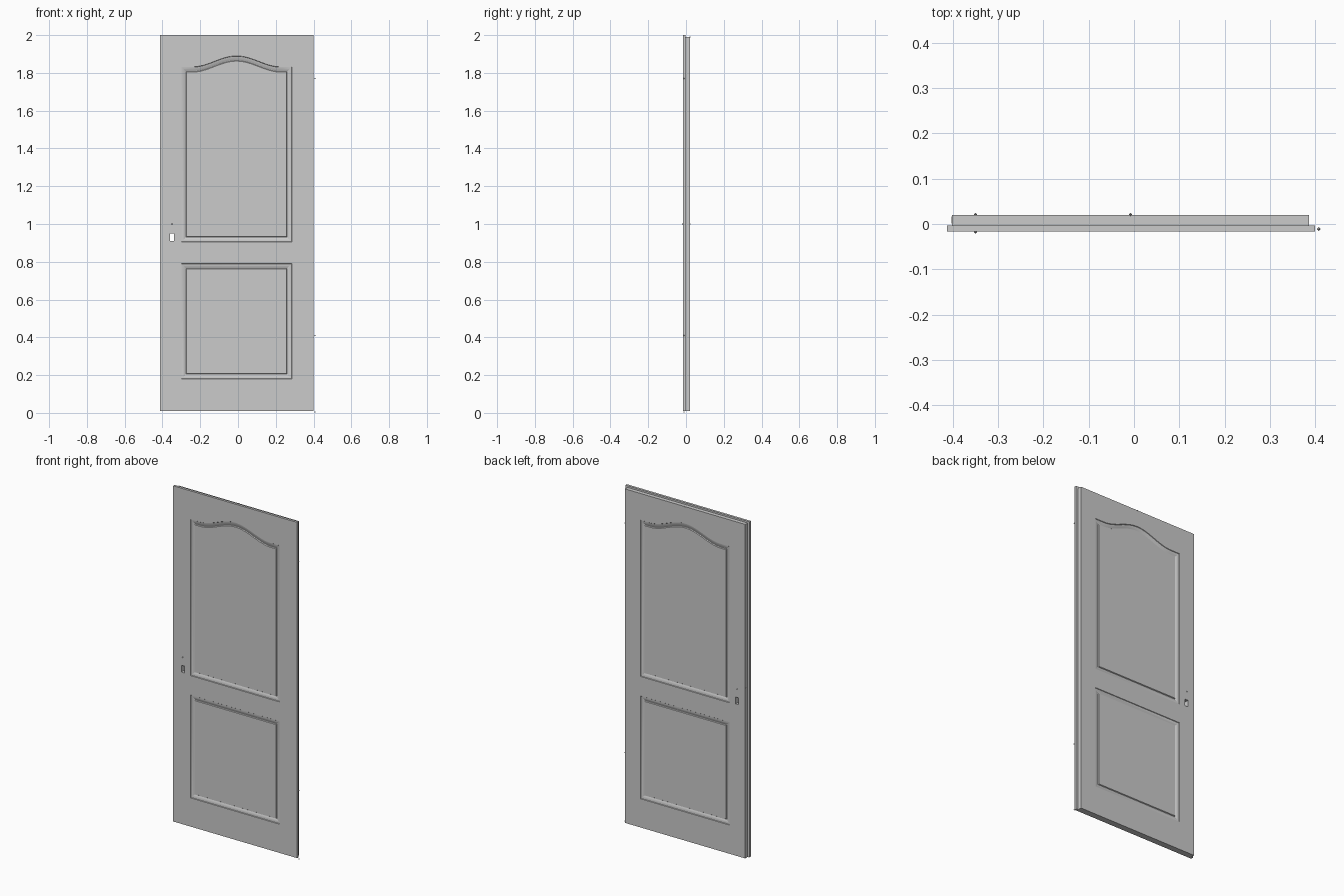
import bpy, bmesh, math
from mathutils import Vector

if "Cube" in bpy.data.objects:
    bpy.data.objects.remove(bpy.data.objects["Cube"])

PANEL_CX, PANEL_HW = -0.0075, 0.2925
Y_FRONT, Y_STEP, Y_BACK = -0.017, -0.003, 0.02
# moulding section: inset from panel border, depth below the face
MOULDING = [(0, 0), (0.002, 0.003), (0.009, 0.004), (0.017, 0.007),
            (0.022, 0.009), (0.025, 0.009), (0.028, 0.004)]


def finish(bm, name):
    bmesh.ops.recalc_face_normals(bm, faces=bm.faces)
    mesh = bpy.data.meshes.new(name)
    bm.to_mesh(mesh)
    bm.free()
    obj = bpy.data.objects.new(name, mesh)
    bpy.context.collection.objects.link(obj)
    return obj


def rect(x0, x1, z0, z1):
    return [(x0, z0), (x1, z0), (x1, z1), (x0, z1)]


def panel_outline(inset, z0, z1, arch):
    """Panel border; arch is the rise of the wavy top edge."""
    hw = PANEL_HW - inset
    pts = [(PANEL_CX - hw, z0 + inset), (PANEL_CX + hw, z0 + inset)]
    pts.append((PANEL_CX + hw, z1 - inset))
    if arch:
        n, span = 32, 0.235
        for i in range(n + 1):
            u = 1 - 2 * i / n
            rise = arch * (0.5 + 0.5 * math.cos(math.pi * u))
            pts.append((PANEL_CX + span * u, z1 - inset + rise))
    pts.append((PANEL_CX - hw, z1 - inset))
    return pts


def ring(bm, pts, y):
    return [bm.verts.new((x, y, z)) for x, z in pts]


def bridge(bm, a, b):
    n = len(a)
    for i in range(n):
        bm.faces.new((a[i], a[(i + 1) % n], b[(i + 1) % n], b[i]))


def door_face(bm, border, y, inward):
    """One face of the door with moulded panels; returns border and keyhole rings."""
    outer = ring(bm, border, y)
    keyhole = ring(bm, rect(-0.36, -0.34, 0.91, 0.95), y)
    loops = [outer, keyhole]
    for z0, z1, arch in ((0.905, 1.832, 0.058), (0.18, 0.79, 0)):
        rings = [ring(bm, panel_outline(i, z0, z1, arch), y + inward * d)
                 for i, d in MOULDING]
        for a, b in zip(rings, rings[1:]):
            bridge(bm, a, b)
        bm.faces.new(rings[-1])
        loops.append(rings[0])
    edges = []
    for lp in loops:
        for i, v in enumerate(lp):
            w = lp[(i + 1) % len(lp)]
            edges.append(bm.edges.get((v, w)) or bm.edges.new((v, w)))
    bmesh.ops.triangle_fill(bm, edges=edges, use_beauty=True,
                            normal=Vector((0, -inward, 0)))
    return outer, keyhole


# Door leaf: wide front layer, narrower rebated back layer
front_border = rect(-0.413, 0.4, 0.01, 2.0)
back_border = rect(-0.402, 0.386, 0.01, 1.99)
bm = bmesh.new()
front, key_front = door_face(bm, front_border, Y_FRONT, 1)
back, key_back = door_face(bm, back_border, Y_BACK, -1)
lip = ring(bm, front_border, Y_STEP)
step = ring(bm, back_border, Y_STEP)
bridge(bm, front, lip)
bridge(bm, lip, step)
bridge(bm, step, back)
bridge(bm, key_front, key_back)
door = finish(bm, "door_leaf")
bpy.context.view_layer.objects.active = door
door.select_set(True)
bpy.ops.object.shade_smooth_by_angle(angle=math.radians(20))

# Lock plate on the rebated edge
bm = bmesh.new()
bmesh.ops.create_cube(bm, size=1)
bmesh.ops.scale(bm, vec=(0.002, 0.016, 0.14), verts=bm.verts)
bmesh.ops.translate(bm, vec=(-0.402, 0.009, 0.95), verts=bm.verts)
finish(bm, "lock_plate")


# Small diamond-shaped pins
def pin(name, loc, r=0.004):
    bm = bmesh.new()
    bmesh.ops.create_uvsphere(bm, u_segments=4, v_segments=2, radius=r)
    bmesh.ops.translate(bm, vec=loc, verts=bm.verts)
    finish(bm, name)


for label, z in (("bottom", 0.004), ("lower", 0.41), ("upper", 1.77)):
    pin("hinge_pin_" + label, (0.408, -0.011, z))
pin("handle_pin_front", (-0.35, -0.018, 1.0))
pin("handle_pin_back", (-0.35, 0.021, 1.0))
pin("top_pin", (-0.0075, 0.021, 1.99))
